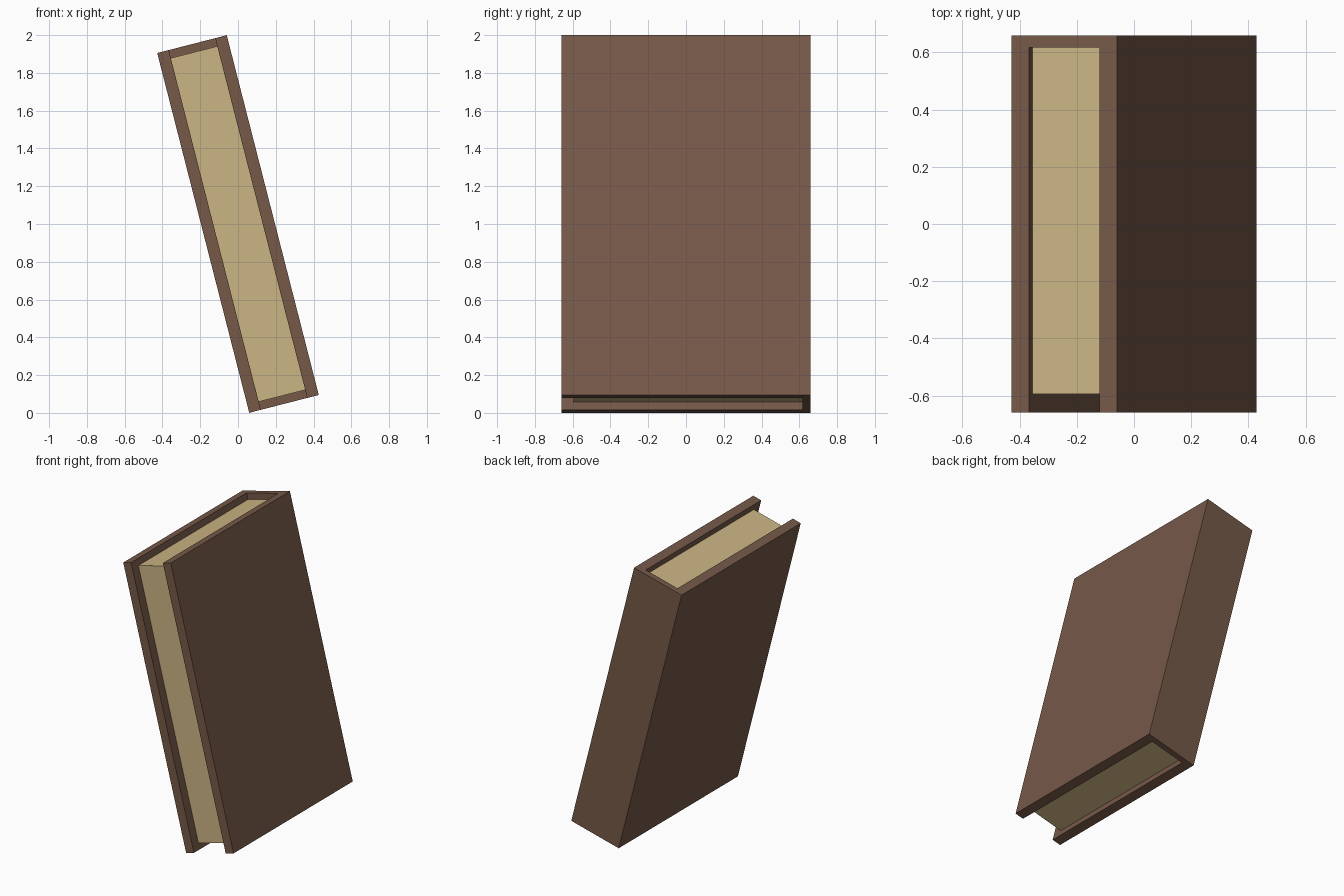
import bpy, bmesh
from math import radians
from mathutils import Matrix

if "Cube" in bpy.data.objects:
    bpy.data.objects.remove(bpy.data.objects["Cube"])

W, H, D = 0.380, 1.966, 0.66      # width, height, half depth
BOARD, SPINE = 0.063, 0.042       # cover and spine thickness
TILT = Matrix.Translation((0, 0, 1)) @ Matrix.Rotation(radians(-14.35), 4, 'Y')


def material(name, color):
    m = bpy.data.materials.new(name)
    m.diffuse_color = (*color, 1)
    m.use_nodes = True
    m.node_tree.nodes["Principled BSDF"].inputs["Base Color"].default_value = m.diffuse_color
    return m


def prism(name, profile, height, mat):
    """Extrude an xy profile along the book's long axis, then lean it."""
    bm = bmesh.new()
    face = bm.faces.new([bm.verts.new((x, y, -height / 2)) for x, y in profile])
    ext = bmesh.ops.extrude_face_region(bm, geom=[face])
    verts = [g for g in ext["geom"] if isinstance(g, bmesh.types.BMVert)]
    bmesh.ops.translate(bm, verts=verts, vec=(0, 0, height))
    bmesh.ops.recalc_face_normals(bm, faces=bm.faces)
    me = bpy.data.meshes.new(name)
    bm.to_mesh(me)
    bm.free()
    me.materials.append(mat)
    ob = bpy.data.objects.new(name, me)
    ob.matrix_world = TILT
    bpy.context.collection.objects.link(ob)
    return ob


leather = material("leather", (0.18, 0.10, 0.066))
paper = material("paper", (0.60, 0.46, 0.23))

w, i, back = W / 2, W / 2 - BOARD, D - SPINE

# Cover: two boards joined by the spine at the back
prism("cover", [(-w, -D), (-i, -D), (-i, back), (i, back),
                (i, -D), (w, -D), (w, D), (-w, D)], H, leather)

# Page block, set back from the cover's open edges
prism("pages", [(-i, -0.595), (i, -0.595), (i, back), (-i, back)], H - 0.088, paper)
